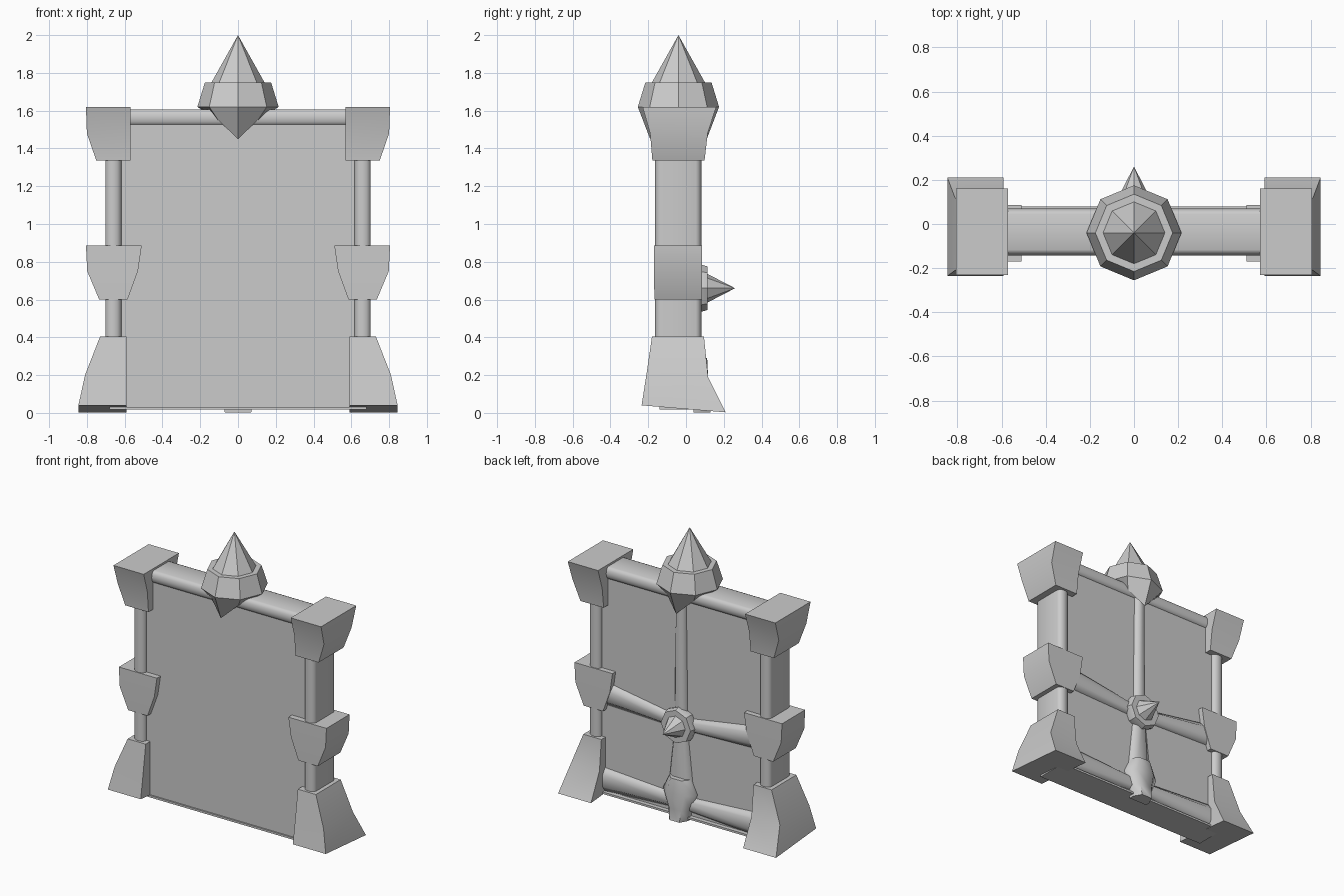
import bpy, bmesh, math
from mathutils import Vector

if "Cube" in bpy.data.objects:
    bpy.data.objects.remove(bpy.data.objects["Cube"])

YC = -0.04  # depth centre of the frame


def loft(name, rings, angle=50):
    """Skin a list of equal-length point rings and cap both ends."""
    bm = bmesh.new()
    rows = [[bm.verts.new(p) for p in r] for r in rings]
    n = len(rows[0])
    for a, b in zip(rows, rows[1:]):
        for i in range(n):
            j = (i + 1) % n
            bm.faces.new((a[i], a[j], b[j], b[i]))
    bm.faces.new(rows[0])
    bm.faces.new(rows[-1])
    bmesh.ops.remove_doubles(bm, verts=bm.verts, dist=1e-5)
    bmesh.ops.recalc_face_normals(bm, faces=bm.faces)
    me = bpy.data.meshes.new(name)
    bm.to_mesh(me)
    bm.free()
    ob = bpy.data.objects.new(name, me)
    bpy.context.collection.objects.link(ob)
    bpy.context.view_layer.objects.active = ob
    ob.select_set(True)
    bpy.ops.object.shade_smooth_by_angle(angle=math.radians(angle))
    ob.select_set(False)
    return ob


def rect(s, x0, x1, y0, y1, zf, zb=None):
    """Rectangular ring; zf / zb are the front and back heights."""
    zb = zf if zb is None else zb
    return [(s * x0, y0, zf), (s * x1, y0, zf), (s * x1, y1, zb), (s * x0, y1, zb)]


def stadium(c, hw, y0, y1, bulge=0.03):
    """Bar section (u, y) with rounded front and back ends."""
    k = [t * math.pi / 6 for t in range(7)]
    front = [(c - hw * math.cos(t), y0 + bulge * (1 - math.sin(t))) for t in k]
    back = [(c + hw * math.cos(t), y1 - bulge * (1 - math.sin(t))) for t in k]
    return front + back


def ring8(r, fn):
    return [fn(r * math.cos(k * math.pi / 4), r * math.sin(k * math.pi / 4)) for k in range(8)]


# Panel and top rail
loft("panel", [rect(1, -0.65, 0.65, -0.13, 0.05, z) for z in (0.025, 1.56)])
sec = stadium(1.563, 0.043, -0.142, 0.07, 0.025)
loft("top_rail", [[(x, y, z) for z, y in sec] for x in (-0.62, 0.62)])

# Posts and their blocks, both sides
for s, side in ((1, "right"), (-1, "left")):
    sec = stadium(0.66, 0.042, -0.165, 0.082)
    loft("post_" + side, [[(s * x, y, z) for x, y in sec] for z in (0.05, 1.58)])
    loft("corner_block_" + side, [
        rect(s, 0.57, 0.75, -0.178, 0.098, 1.335),
        rect(s, 0.57, 0.80, -0.19, 0.115, 1.48),
        rect(s, 0.57, 0.805, -0.23, 0.16, 1.62)])
    loft("middle_block_" + side, [
        rect(s, 0.585, 0.735, -0.167, 0.084, 0.60),
        rect(s, 0.53, 0.798, -0.17, 0.086, 0.75),
        rect(s, 0.51, 0.805, -0.17, 0.086, 0.885)])
    loft("foot_" + side, [
        rect(s, 0.59, 0.845, -0.235, 0.21, 0.04, 0.003),
        rect(s, 0.59, 0.81, -0.21, 0.117, 0.20, 0.19),
        rect(s, 0.59, 0.73, -0.18, 0.095, 0.405)])


# Finial: collar saddled over the top rail, with a spike
def up(z, slope=0):
    return lambda a, b: (a, YC + b, z + slope * abs(a))


loft("finial", [
    ring8(0.15, up(1.45, 0.95)), ring8(0.215, up(1.62)), ring8(0.175, up(1.75)),
    ring8(0.14, up(1.75)), ring8(0, up(2.0))], 35)


# Boss on the back, with a spike
def back(y):
    return lambda a, b: (a, y, 0.66 + b)


loft("back_boss", [
    ring8(0.115, back(0.03)), ring8(0.125, back(0.08)), ring8(0.115, back(0.115)),
    ring8(0.075, back(0.115)), ring8(0, back(0.26))], 35)


# Tapered braces on the back
def brace(name, p, wp, q, wq):
    d = (Vector(q) - Vector(p)).normalized()
    rings = []
    for c, w in ((p, wp), (q, wq)):
        prof = [(-w, 0.03), (-w, 0.055), (-0.55 * w, 0.08), (0.55 * w, 0.08), (w, 0.055), (w, 0.03)]
        rings.append([(c[0] - d.y * u, y, c[1] + d.x * u) for u, y in prof])
    loft(name, rings, 60)


brace("upper_brace", (0, 1.53), 0.038, (0, 0.66), 0.05)
brace("lower_brace", (0, 0.66), 0.045, (0, 0.2), 0.095)
for s, side in ((1, "right"), (-1, "left")):
    brace("middle_brace_" + side, (s * 0.62, 0.72), 0.08, (0, 0.66), 0.04)
    brace("bottom_brace_" + side, (s * 0.65, 0.11), 0.085, (0, 0.11), 0.045)

# Faceted gem at the foot of the lower brace
gem = [(0.07, 0.085, 0.003, 0.13), (0.085, 0.10, 0.08, 0.12),
       (0.125, 0.10, 0.19, 0.117), (0.075, 0.075, 0.29, 0.112)]
loft("back_gem", [[(-w, 0.04, z), (-w, 0.075, z), (-0.55 * w, y, z),
                   (0.55 * w, y, z), (w, 0.075, z), (w, 0.04, z)]
                  for w, _, z, y in gem], 50)

# Sill under the panel
loft("sill", [rect(1, -0.68, 0.68, -0.14, 0.08, z) for z in (0.018, 0.032)])
